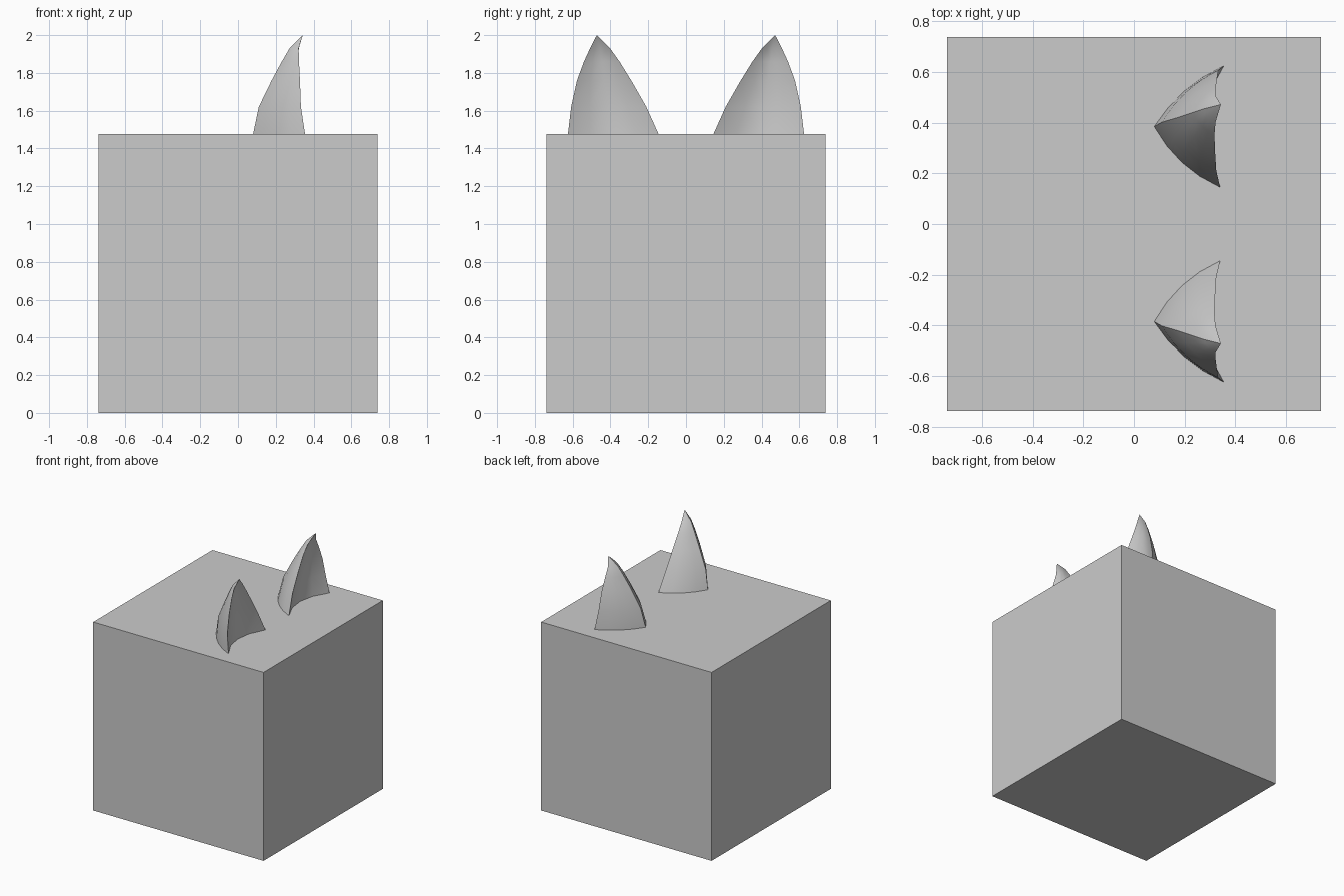
import bpy, bmesh
from mathutils import Vector

if "Cube" in bpy.data.objects:
    bpy.data.objects.remove(bpy.data.objects["Cube"])

SIDE, TOP, SEG = 1.476, 1.476, 4

# Cube body
bpy.ops.mesh.primitive_cube_add(size=SIDE, location=(0, 0, SIDE / 2))
bpy.context.object.name = "block_body"

# Ear sections: z, inner edge (x, y), back ridge (x, y), outer edge (x, y)
sections = [
    (TOP, (.340, .145), (.080, .385), (.355, .625)),
    (1.62, (.325, .210), (.110, .402), (.333, .608)),
    (1.76, (.320, .290), (.178, .422), (.328, .577)),
    (1.86, (.318, .352), (.232, .440), (.323, .540)),
    (1.93, (.322, .402), (.273, .454), (.321, .508)),
]
TIP = (.343, .472, 2.0)


def bowed(a, b, bulge):
    """Points from a up to (not including) b, bowed to the right of travel."""
    a, b = Vector(a), Vector(b)
    d = b - a
    right = Vector((d.y, -d.x))
    return [a + d * t + right * bulge * 4 * t * (1 - t)
            for t in (i / SEG for i in range(SEG))]


# Ear: horn-like shell with a back ridge and a scooped front
bm = bmesh.new()
rings = []
for z, inner, ridge, outer in sections:
    pts = (bowed(inner, ridge, -.085) + bowed(ridge, outer, -.075)
           + bowed(outer, inner, .17))
    rings.append([bm.verts.new((p.x, p.y, z)) for p in pts])
n = len(rings[0])
for lo, hi in zip(rings, rings[1:]):
    for i in range(n):
        j = (i + 1) % n
        bm.faces.new((lo[i], lo[j], hi[j], hi[i]))
tip = bm.verts.new(TIP)
for i in range(n):
    bm.faces.new((rings[-1][i], rings[-1][(i + 1) % n], tip))
bm.faces.new(rings[0])
bmesh.ops.recalc_face_normals(bm, faces=bm.faces)
mesh = bpy.data.meshes.new("ears")
bm.to_mesh(mesh)
bm.free()
ears = bpy.data.objects.new("ears", mesh)
bpy.context.collection.objects.link(ears)

# Shade smooth between the sharp edges, then mirror to the other side
bpy.ops.object.select_all(action='DESELECT')
ears.select_set(True)
bpy.context.view_layer.objects.active = ears
bpy.ops.object.shade_smooth_by_angle(angle=.6)
mirror = ears.modifiers.new("mirror", 'MIRROR')
mirror.use_axis = (False, True, False)
